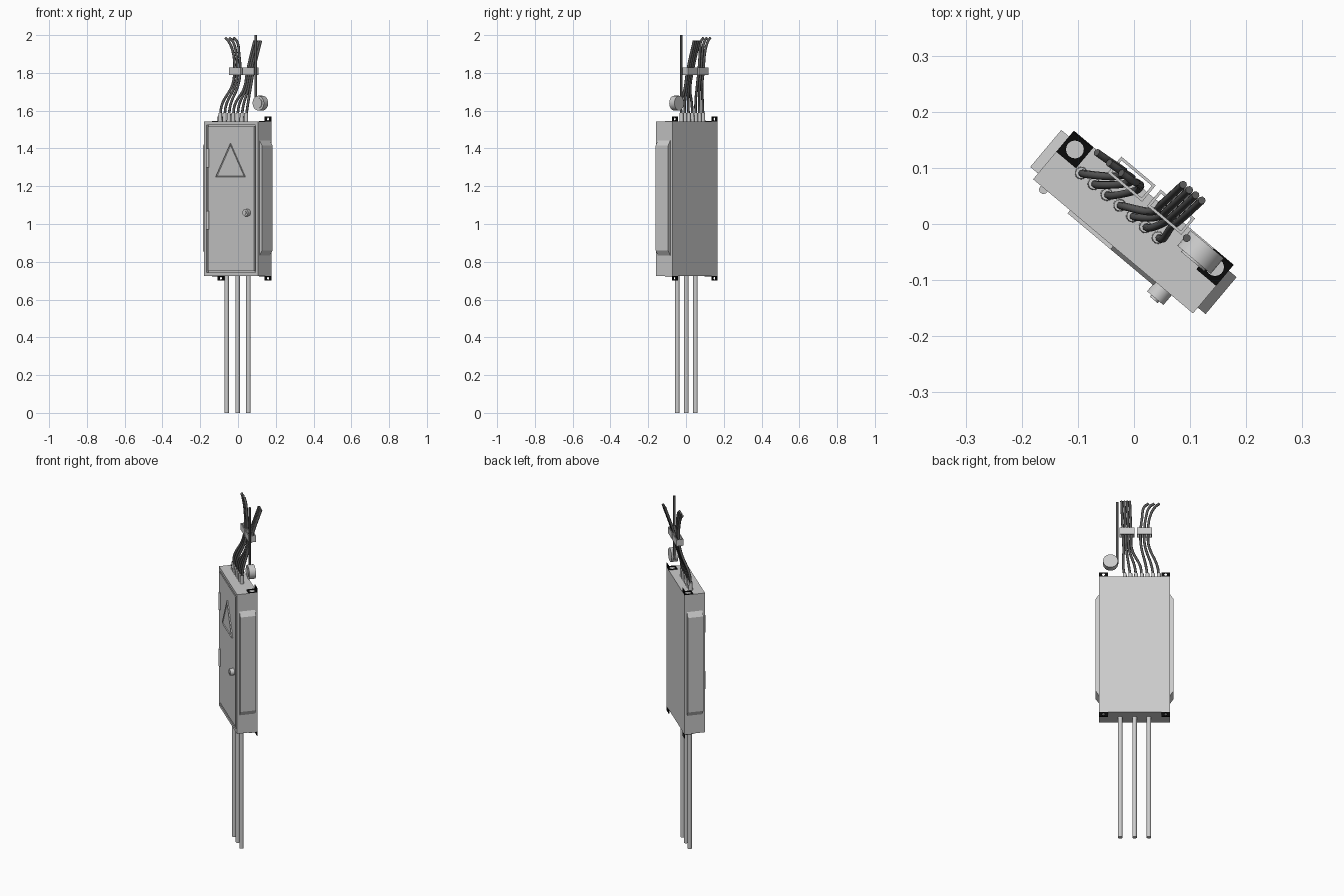
import bpy, bmesh, math
from mathutils import Matrix, Vector

cube = bpy.data.objects.get("Cube")
if cube:
    bpy.data.objects.remove(cube, do_unlink=True)

# The whole cabinet is turned about z; parts are built in its own straight frame
TURN = Matrix.Translation((-0.001, 0.0035, 0)) @ Matrix.Rotation(math.radians(-40), 4, 'Z')
W, D, BOTTOM, TOP = 0.186, 0.0565, 0.725, 1.543


def material(name, rgb):
    m = bpy.data.materials.new(name)
    m.use_nodes = True
    m.diffuse_color = (*rgb, 1)
    m.node_tree.nodes["Principled BSDF"].inputs["Base Color"].default_value = (*rgb, 1)
    return m


GREY = material("light grey metal", (0.6, 0.6, 0.6))
DARK = material("dark cable rubber", (0.1, 0.1, 0.1))
BLACK = material("black bracket", (0.003, 0.003, 0.003))


def finish(name, bm, mat, smooth=False):
    bmesh.ops.recalc_face_normals(bm, faces=bm.faces)
    me = bpy.data.meshes.new(name)
    bm.to_mesh(me)
    bm.free()
    ob = bpy.data.objects.new(name, me)
    bpy.context.collection.objects.link(ob)
    me.materials.append(mat)
    ob.matrix_world = TURN
    if smooth:
        bpy.ops.object.select_all(action='DESELECT')
        ob.select_set(True)
        bpy.context.view_layer.objects.active = ob
        bpy.ops.object.shade_smooth_by_angle()
    return ob


def box_mesh(lo, hi):
    bm = bmesh.new()
    lo, hi = Vector(lo), Vector(hi)
    size = hi - lo
    bmesh.ops.create_cube(bm, size=1, matrix=Matrix.Translation((lo + hi) / 2) @ Matrix.Diagonal((*size, 1)))
    return bm


def cylinder(name, centre, radius, length, axis='Z', mat=GREY, sides=16, top=None):
    turn = Matrix.Rotation(math.pi / 2, 4, 'X') if axis == 'Y' else Matrix()
    bm = bmesh.new()
    bmesh.ops.create_cone(bm, cap_ends=True, segments=sides, radius1=radius,
                          radius2=radius if top is None else top, depth=length,
                          matrix=Matrix.Translation(centre) @ turn)
    return finish(name, bm, mat, True)


def holed_plate(name, place, half_u, half_v, hole, thick):
    """Rectangular plate with a round hole, in the xy plane of place."""
    bm = bmesh.new()
    n = 16
    inner, outer = [], []
    for i in range(n):
        a = math.tau * i / n
        c, s = math.cos(a), math.sin(a)
        k = 1 / max(abs(c), abs(s))
        inner.append(bm.verts.new((hole * c, hole * s, 0)))
        outer.append(bm.verts.new((half_u * c * k, half_v * s * k, 0)))
    faces = [bm.faces.new((inner[i], outer[i], outer[(i + 1) % n], inner[(i + 1) % n])) for i in range(n)]
    ext = bmesh.ops.extrude_face_region(bm, geom=faces)["geom"]
    bmesh.ops.translate(bm, vec=(0, 0, thick), verts=[g for g in ext if isinstance(g, bmesh.types.BMVert)])
    bm.transform(place)
    return finish(name, bm, BLACK)


def cable(name, points, radius):
    cu = bpy.data.curves.new(name, 'CURVE')
    cu.dimensions = '3D'
    cu.bevel_depth, cu.bevel_resolution, cu.resolution_u = radius, 2, 8
    cu.use_fill_caps = True
    sp = cu.splines.new('BEZIER')
    sp.bezier_points.add(len(points) - 1)
    for p, co in zip(sp.bezier_points, points):
        p.co = co
        p.handle_left_type = p.handle_right_type = 'AUTO'
    cu.materials.append(DARK)
    ob = bpy.data.objects.new(name, cu)
    bpy.context.collection.objects.link(ob)
    ob.matrix_world = TURN


# Cabinet with a groove cut around its door
bm = box_mesh((-W, -D, BOTTOM), (W, D, TOP))
bm.normal_update()
front = min(bm.faces, key=lambda f: f.normal.y)
bmesh.ops.inset_region(bm, faces=[front], thickness=0.025)
bmesh.ops.inset_region(bm, faces=[front], thickness=0.0005, depth=-0.014)
bmesh.ops.inset_region(bm, faces=[front], thickness=0.012)
bmesh.ops.inset_region(bm, faces=[front], thickness=0.0005, depth=0.014)
finish("cabinet", bm, GREY)

# Raised side covers with sloping ends
for side, label in ((1, "left"), (-1, "right")):
    bm = box_mesh((W - 0.005, -0.043, 0.825), (0.204, 0.043, 1.45))
    for v in bm.verts:
        if v.co.x > W:
            v.co.z += 0.035 if v.co.z < 1 else -0.035
        v.co.x *= side
    finish(label + "_side_cover", bm, GREY)

# Warning triangle with a raised rim
bm = bmesh.new()
tri = bm.faces.new([bm.verts.new((x, -D, z)) for x, z in ((-0.1, 1.25), (0.1, 1.25), (0, 1.425))])
ext = bmesh.ops.extrude_face_region(bm, geom=[tri])["geom"]
bmesh.ops.translate(bm, vec=(0, -0.007, 0), verts=[g for g in ext if isinstance(g, bmesh.types.BMVert)])
face = next(g for g in ext if isinstance(g, bmesh.types.BMFace))
bmesh.ops.inset_region(bm, faces=[face], thickness=0.009)
bmesh.ops.translate(bm, vec=(0, 0.004, 0), verts=face.verts[:])
finish("warning_triangle", bm, GREY)

# Door lock and hinges
cylinder("lock_body", (0.117, -0.066, 1.06), 0.019, 0.026, 'Y')
cylinder("lock_core", (0.117, -0.080, 1.06), 0.009, 0.006, 'Y')
for z, label in ((1.35, "upper"), (1.02, "lower")):
    cylinder(label + "_hinge", (-0.16, -D - 0.002, z), 0.008, 0.1)

# Mounting brackets at the four back corners
for x, side in ((0.163, "left"), (-0.163, "right")):
    for z, up, end in ((TOP, 1, "top"), (BOTTOM, -1, "bottom")):
        flat = Matrix.Translation((x, 0.032, z + (0 if up > 0 else -0.003)))
        holed_plate(f"{side}_{end}_bracket_foot", flat, 0.023, 0.0245, 0.016, 0.003)
        upright = Matrix.Translation((x, D, z + up * 0.0125)) @ Matrix.Rotation(math.pi / 2, 4, 'X')
        holed_plate(f"{side}_{end}_bracket_tab", upright, 0.023, 0.0125, 0.008, 0.003)

# Conduits running to the ground
for i in (-1, 0, 1):
    cylinder(f"conduit_{i + 2}", (i * 0.075, -0.002, BOTTOM / 2 + 0.002), 0.012, BOTTOM + 0.004)

# Cable glands and the two cable bundles
for i in range(7):
    u = -0.1275 + 0.0298 * i
    cylinder(f"cable_gland_{i + 1}", (u, 0.007, TOP + 0.02), 0.0115, 0.05, top=0.01)
    start = [(u, 0.007, 1.57), (u + 0.008, 0.011, 1.63)]
    if i < 3:
        c = -0.0715 + 0.02 * i
        e = -0.13 + 0.0285 * i
        rest = [(c - 0.002, 0.045, 1.74), (c, 0.0565, 1.81), (c - 0.008, 0.058, 1.9),
                (e + 0.022, 0.055, 1.965), (e, 0.053, 1.985)]
    else:
        c = 0.018 + 0.0145 * (i - 3)
        rest = [(c - 0.004, 0.036, 1.72), (c, 0.0565, 1.81), (c + 0.007, 0.108, 1.97)]
    cable(f"cable_{i + 1}", start + rest, 0.007)

# Open rectangular clips holding the bundles
for u, label in ((-0.0515, "right"), (0.04, "left")):
    bm = box_mesh((u - 0.04, 0.0375, 1.79), (u + 0.04, 0.0755, 1.828))
    bm.normal_update()
    caps = [f for f in bm.faces if abs(f.normal.z) > 0.5]
    bmesh.ops.delete(bm, geom=caps, context='FACES_ONLY')
    ob = finish(label + "_cable_clip", bm, GREY)
    wall = ob.modifiers.new("wall", 'SOLIDIFY')
    wall.thickness = 0.005
    wall.use_even_offset = True

# Round insulator and its lead
cylinder("insulator", (0.126, 0.036, 1.64), 0.039, 0.036, 'Y', sides=24)
cylinder("insulator_face", (0.126, 0.017, 1.64), 0.027, 0.006, 'Y', sides=24)
cylinder("insulator_lead", (0.091, 0.039, 1.815), 0.007, 0.37, mat=DARK, sides=12)
